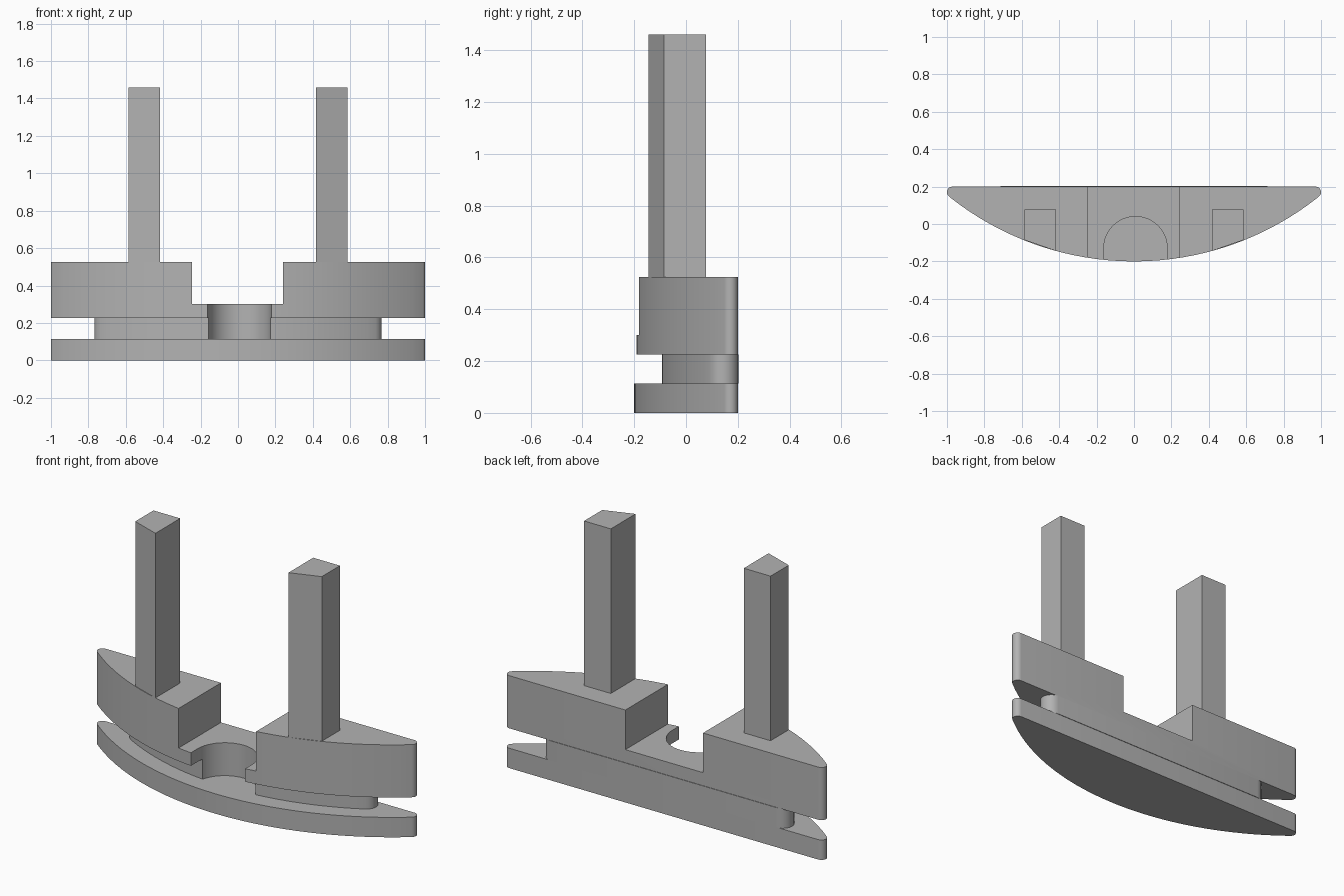
import bpy, bmesh, math

if "Cube" in bpy.data.objects:
    bpy.data.objects.remove(bpy.data.objects["Cube"])

grey = bpy.data.materials.new("plain grey")
grey.diffuse_color = (0.45, 0.45, 0.45, 1)
grey.use_nodes = True
grey.node_tree.nodes["Principled BSDF"].inputs["Base Color"].default_value = grey.diffuse_color


def prism(name, outline, z0, z1):
    """Extrude a closed xy outline from z0 to z1."""
    bm = bmesh.new()
    base = bm.faces.new([bm.verts.new((x, y, z0)) for x, y in outline])
    top = bmesh.ops.extrude_face_region(bm, geom=[base])["geom"]
    bmesh.ops.translate(bm, vec=(0, 0, z1 - z0),
                        verts=[v for v in top if isinstance(v, bmesh.types.BMVert)])
    bmesh.ops.recalc_face_normals(bm, faces=bm.faces)
    mesh = bpy.data.meshes.new(name)
    bm.to_mesh(mesh)
    bm.free()
    mesh.materials.append(grey)
    obj = bpy.data.objects.new(name, mesh)
    bpy.context.collection.objects.link(obj)
    return obj


def bow(half, front, back, r, steps=32, corner=8):
    """Flat-backed bow: front arc blending tangentially into rounded ends."""
    cx, cy = half - r, back - r
    d = front - cy
    big = (cx * cx + d * d - r * r) / (-2 * r - 2 * d)
    mid = front + big
    blend = math.atan2(cx, mid - cy)      # angle where arc meets end rounding
    pts = []
    for i in range(steps + 1):
        a = blend * (2 * i / steps - 1)
        pts.append((big * math.sin(a), mid - big * math.cos(a)))
    start = blend - math.pi / 2
    right = []
    for i in range(1, corner + 1):
        a = start + (math.pi / 2 - start) * i / corner
        right.append((cx + r * math.cos(a), cy + r * math.sin(a)))
    return pts + right + [(-x, y) for x, y in reversed(right)]


def select(obj):
    bpy.ops.object.select_all(action="DESELECT")
    obj.select_set(True)
    bpy.context.view_layer.objects.active = obj


def cut(obj, cutter):
    select(obj)
    mod = obj.modifiers.new("cut", "BOOLEAN")
    mod.operation, mod.solver, mod.object = "DIFFERENCE", "EXACT", cutter
    bpy.ops.object.modifier_apply(modifier=mod.name)


# stacked bow-shaped layers
plate = prism("base_plate", bow(1.0, -0.2, 0.2, 0.03), 0, 0.113)
neck = prism("recessed_neck", bow(0.768, -0.1, 0.203, 0.06), 0.113, 0.226)
block = prism("upper_block", bow(1.0, -0.2, 0.2, 0.03), 0.226, 0.525)

# central notch and round-ended slot
notch = prism("notch_cutter", [(-0.247, -0.5), (0.241, -0.5), (0.241, 0.5), (-0.247, 0.5)], 0.3, 0.8)
arch = [(0.008 + 0.17 * math.cos(math.pi * i / 24),
         -0.13 + 0.17 * math.sin(math.pi * i / 24)) for i in range(25)]
slot = prism("slot_cutter", [(-0.162, -0.5), (0.178, -0.5)] + arch, 0.05, 0.8)
cut(block, notch)
cut(block, slot)
cut(neck, slot)
for helper in (notch, slot):
    bpy.data.objects.remove(helper, do_unlink=True)

for obj in (plate, neck, block):
    select(obj)
    bpy.ops.object.shade_smooth_by_angle(angle=math.radians(30))

# upright posts with slanted fronts
for side, name in ((-1, "left_post"), (1, "right_post")):
    shape = [(0.418, -0.144), (0.586, -0.085), (0.586, 0.078), (0.418, 0.078)]
    prism(name, [(side * x, y) for x, y in shape], 0.525, 1.46)
